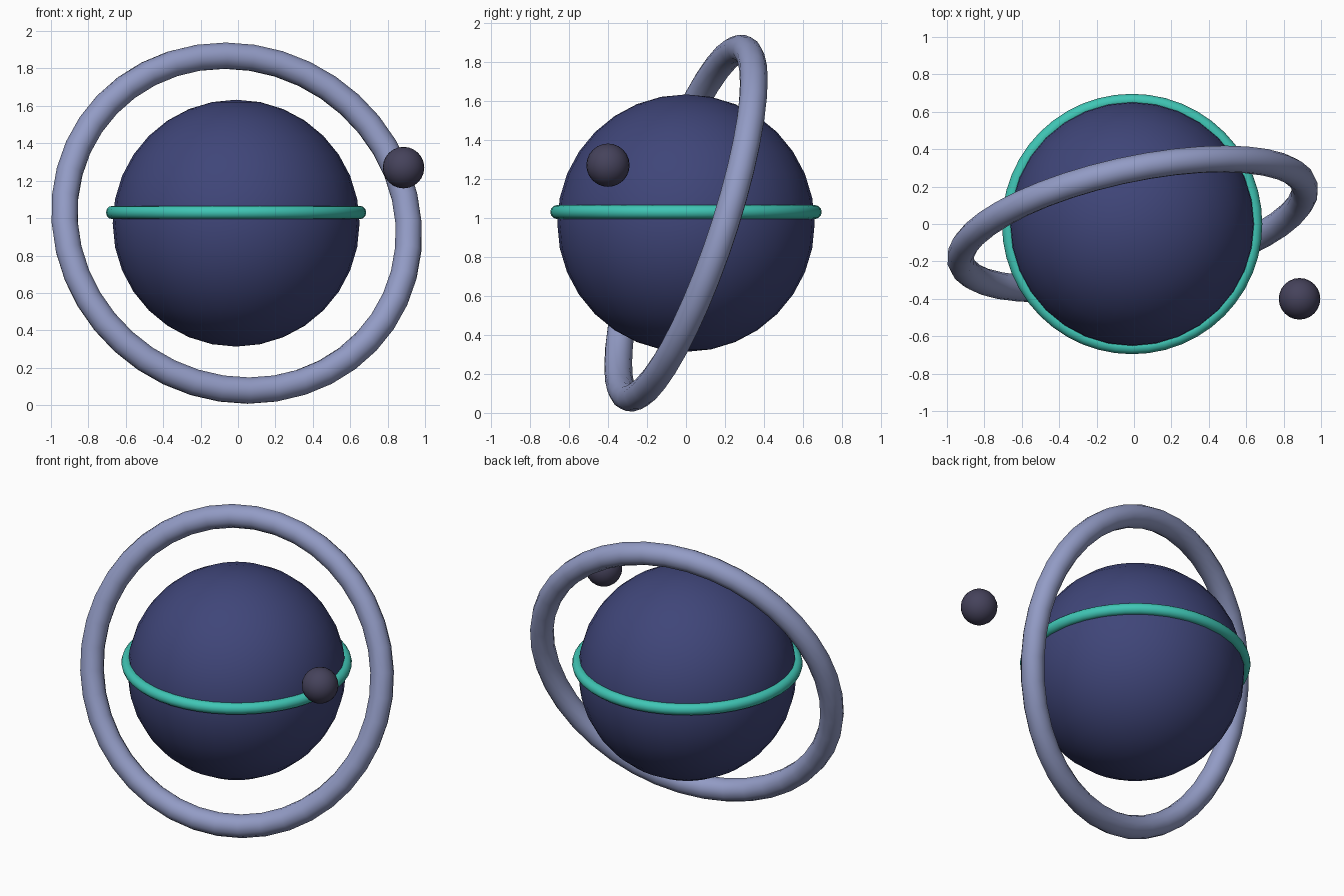
import bpy
from mathutils import Vector

cube = bpy.data.objects.get("Cube")
if cube:
    bpy.data.objects.remove(cube, do_unlink=True)


def material(name, color):
    mat = bpy.data.materials.new(name)
    mat.use_nodes = True
    rgba = (*color, 1)
    mat.diffuse_color = rgba
    mat.node_tree.nodes["Principled BSDF"].inputs["Base Color"].default_value = rgba
    return mat


def finish(name, mat):
    obj = bpy.context.object
    obj.name = name
    obj.data.materials.append(mat)
    bpy.ops.object.shade_smooth()
    return obj


def ball(name, mat, center, radius, segments, rings):
    bpy.ops.mesh.primitive_uv_sphere_add(
        segments=segments, ring_count=rings, radius=radius, location=center)
    return finish(name, mat)


def hoop(name, mat, center, major, minor, segments, sides, axis=(0, 0, 1)):
    turn = Vector(axis).to_track_quat('Z', 'Y').to_euler()
    bpy.ops.mesh.primitive_torus_add(
        major_radius=major, minor_radius=minor, major_segments=segments,
        minor_segments=sides, location=center, rotation=turn)
    return finish(name, mat)


navy = material("navy blue", (0.05, 0.06, 0.19))
teal = material("teal", (0.05, 0.56, 0.46))
lavender = material("lavender grey", (0.29, 0.33, 0.56))
charcoal = material("charcoal violet", (0.06, 0.055, 0.105))

# Planet and the band around its middle
ball("planet", navy, (-0.01, 0, 0.973), 0.66, 32, 16)
hoop("equator_band", teal, (-0.01, 0, 1.03), 0.66, 0.036, 48, 12)

# Large tilted ring
hoop("orbit_ring", lavender, (-0.007, 0, 0.973), 0.941, 0.072, 40, 12,
     axis=(0.205, -0.93, 0.308))

# Small moon
ball("moon", charcoal, (0.885, -0.4, 1.27), 0.111, 24, 12)
